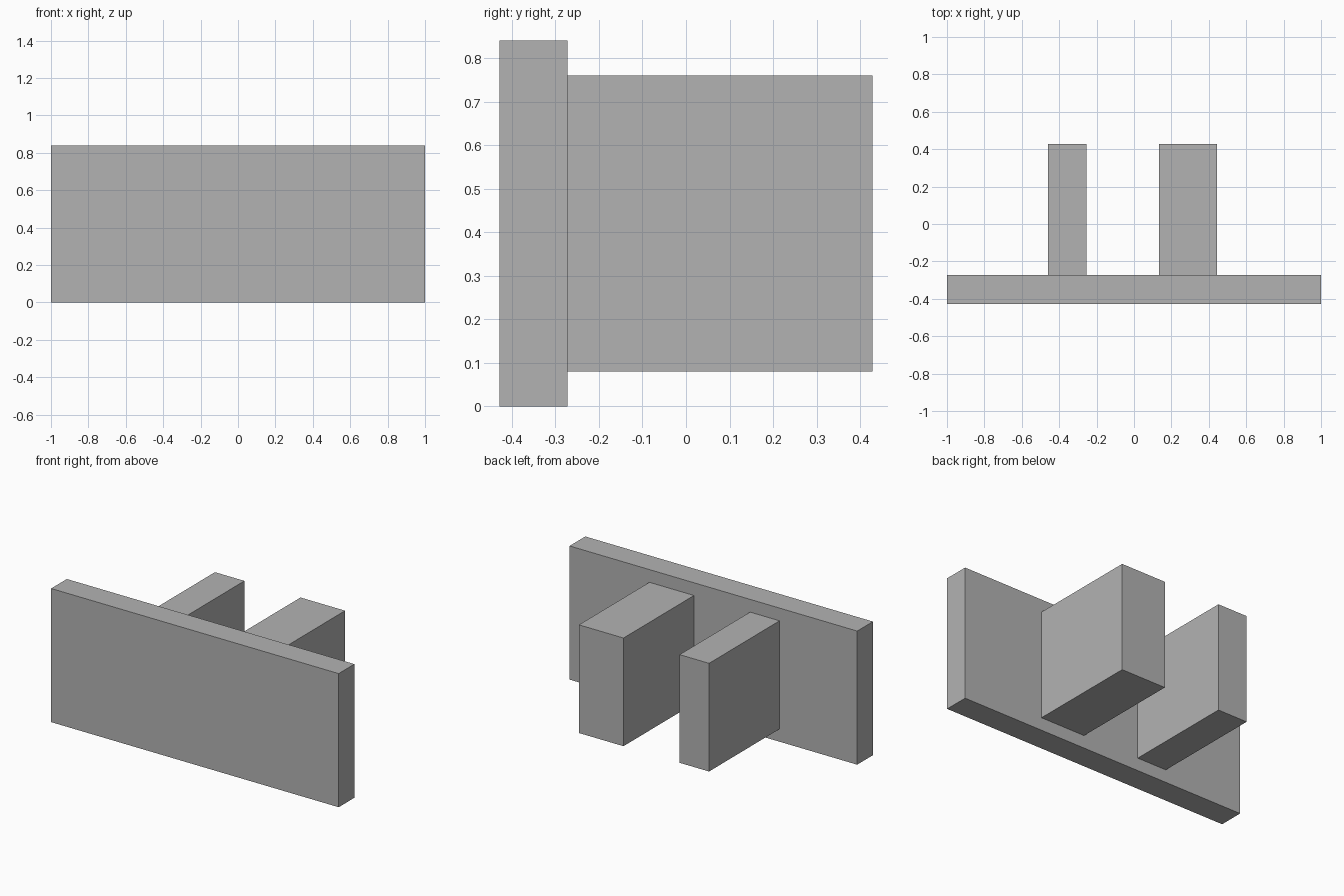
import bpy

cube = bpy.data.objects.get("Cube")
if cube:
    bpy.data.objects.remove(cube, do_unlink=True)

# Single plain grey
grey = bpy.data.materials.new("plain_grey")
grey.use_nodes = True
colour = (0.45, 0.45, 0.45, 1)
grey.diffuse_color = colour
grey.node_tree.nodes["Principled BSDF"].inputs["Base Color"].default_value = colour


def box(name, low, high):
    """Flat-shaded box between two opposite corners."""
    centre = [(a + b) / 2 for a, b in zip(low, high)]
    bpy.ops.mesh.primitive_cube_add(size=1, location=centre)
    part = bpy.context.object
    part.name = name
    part.scale = [b - a for a, b in zip(low, high)]
    bpy.ops.object.transform_apply(location=False, rotation=False, scale=True)
    part.data.materials.append(grey)
    return part


front, joint, back = -0.428, -0.272, 0.428
bottom, top = 0.08, 0.76

# Wide upright front plate
box("front_plate", (-1, front, 0), (1, joint, 0.84))

# Two blocks of unequal width standing out from the back of the plate
for name, x_low, x_high in (("narrow_block", -0.46, -0.255),
                            ("wide_block", 0.135, 0.445)):
    box(name, (x_low, joint, bottom), (x_high, back, top))
